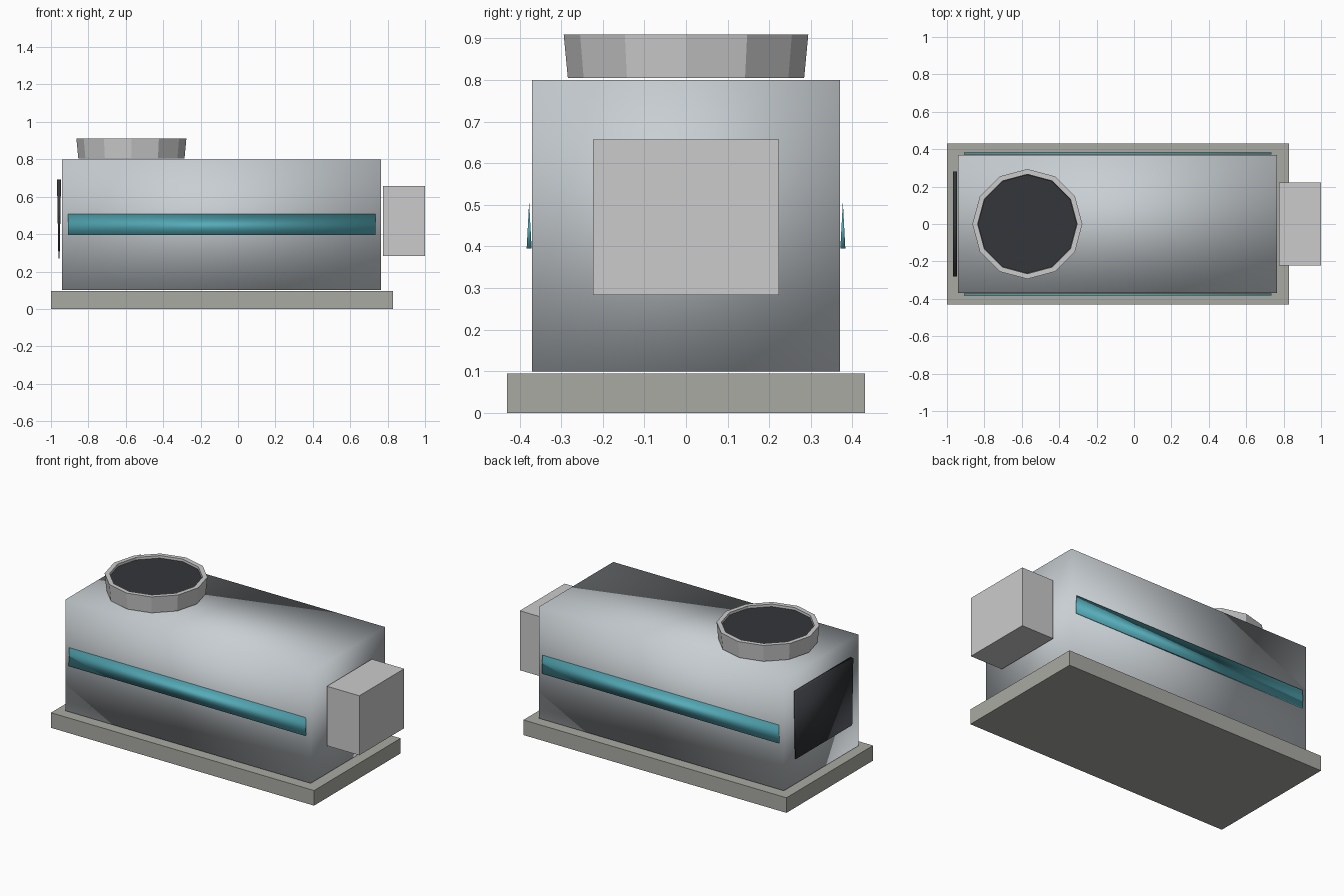
import bpy, math

if "Cube" in bpy.data.objects:
    bpy.data.objects.remove(bpy.data.objects["Cube"])

def material(name, rgb):
    m = bpy.data.materials.new(name)
    m.diffuse_color = (*rgb, 1)
    m.use_nodes = True
    m.node_tree.nodes["Principled BSDF"].inputs["Base Color"].default_value = m.diffuse_color
    return m

BASE = material("base_grey", (0.40, 0.40, 0.37))
SHELL = material("shell_grey", (0.58, 0.62, 0.65))
TEAL = material("teal", (0.09, 0.41, 0.48))
DARK = material("dark", (0.035, 0.037, 0.043))

def add(name, verts, faces, mat=None, smooth=False):
    me = bpy.data.meshes.new(name)
    me.from_pydata(verts, [], faces)
    me.polygons.foreach_set("use_smooth", [smooth] * len(faces))
    ob = bpy.data.objects.new(name, me)
    bpy.context.collection.objects.link(ob)
    if mat:
        me.materials.append(mat)
    return ob

def box(name, x, y, z, mat=None, smooth=False):
    v = [(a, b, c) for a in x for b in y for c in z]
    f = [(0, 1, 3, 2), (4, 6, 7, 5), (0, 4, 5, 1),
         (2, 3, 7, 6), (0, 2, 6, 4), (1, 5, 7, 3)]
    return add(name, v, f, mat, smooth)

def lathe(name, centre, profile, n, mat=None, closed=True, smooth=False):
    """Revolve (radius, z) points; an open profile gets a cap on its last loop."""
    k = len(profile)
    v = [(centre + r * math.cos(2 * math.pi * i / n), r * math.sin(2 * math.pi * i / n), z)
         for i in range(n) for r, z in profile]
    f = [(i * k + j, (i + 1) % n * k + j, (i + 1) % n * k + (j + 1) % k, i * k + (j + 1) % k)
         for i in range(n) for j in range(k if closed else k - 1)]
    if not closed:
        f += [[i * k + k - 1 for i in range(n)], [i * k for i in reversed(range(n))]]
    return add(name, v, f, mat, smooth)

# Plinth, main housing and end box
box("base_plate", (-1, 0.83), (-0.43, 0.43), (0, 0.095), BASE)
box("housing", (-0.94, 0.765), (-0.37, 0.37), (0.10, 0.80), SHELL, True)
box("end_box", (0.775, 1.0), (-0.223, 0.223), (0.283, 0.657))

# Top fan collar with dark opening
lathe("fan_collar", -0.57, [(0.284, 0.805), (0.294, 0.91), (0.266, 0.91), (0.26, 0.805)], 12)
lathe("fan_opening", -0.57, [(0.262, 0.81), (0.264, 0.895)], 12, DARK, closed=False)

# Tapered teal stripe on each long side
for side, s in (("front", -1), ("back", 1)):
    v = [(x, s * y, z) for x in (-0.91, 0.735)
         for y, z in ((0.371, 0.395), (0.383, 0.395), (0.377, 0.508))]
    f = [(0, 1, 2), (3, 5, 4), (0, 3, 4, 1), (1, 4, 5, 2), (2, 5, 3, 0)]
    if s < 0:
        f = [tuple(reversed(p)) for p in f]
    add(side + "_stripe", v, f, TEAL, True)

# Dark intake panel on the left end, thinning towards the bottom
panel = box("intake_panel", (-0.968, -0.946), (-0.28, 0.28), (0.27, 0.693), DARK, True)
for p in panel.data.vertices:
    if p.co.z < 0.4:
        p.co.x = -0.957 + (p.co.x + 0.957) * 0.3
